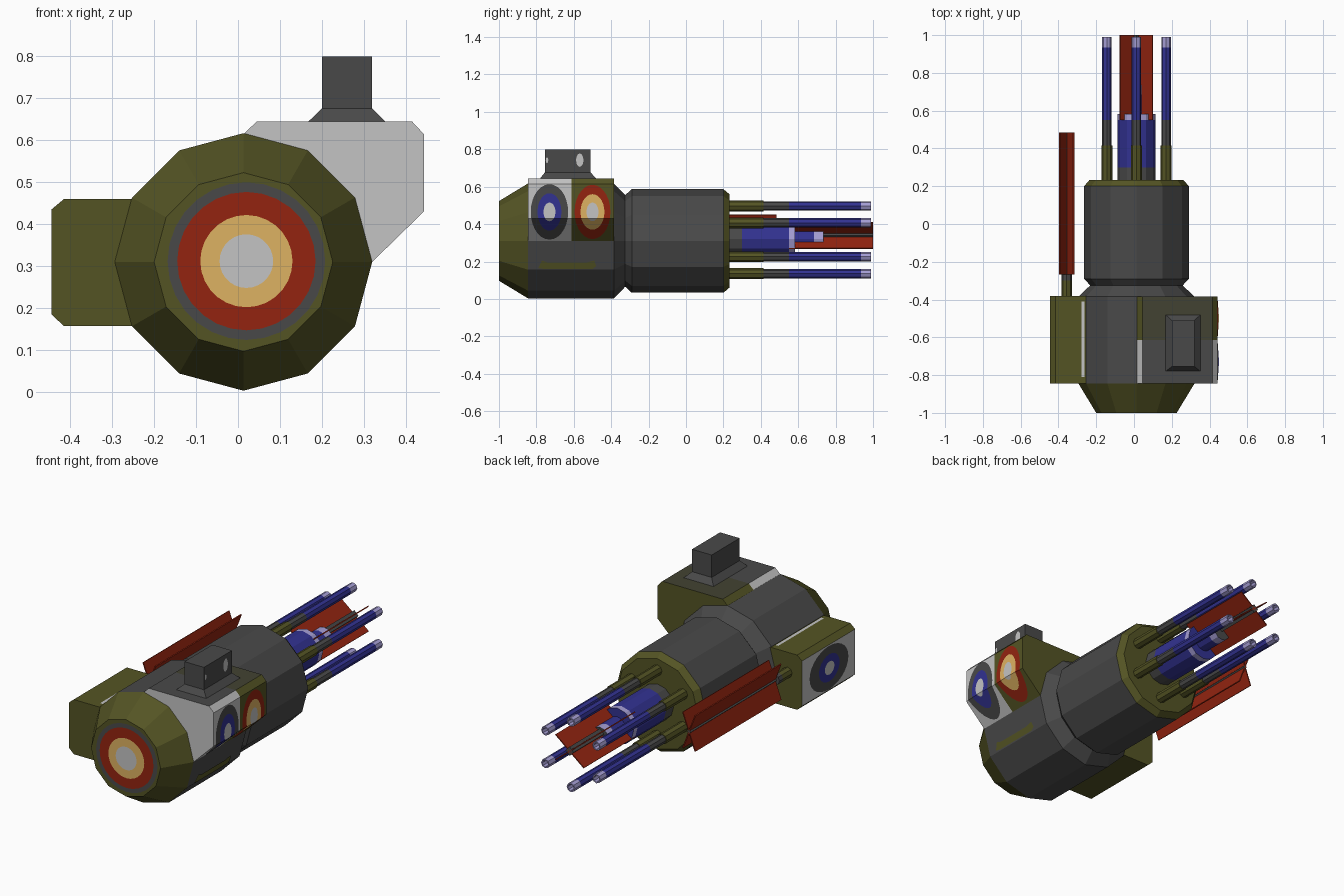
import bpy, bmesh, math
from mathutils import Vector

if "Cube" in bpy.data.objects:
    bpy.data.objects.remove(bpy.data.objects["Cube"])

def srgb(*c):
    return [((v / 255 + 0.055) / 1.055) ** 2.4 if v > 10 else v / 255 / 12.92 for v in c] + [1]

MATS = {}
for name, c in {"olive": (84, 84, 36), "dark_grey": (73, 73, 73), "light_grey": (196, 196, 196),
                "red": (148, 36, 16), "tan": (222, 178, 98), "blue": (50, 50, 145),
                "lavender": (165, 158, 212), "dark_olive": (66, 66, 50)}.items():
    MATS[name] = bpy.data.materials.new(name)
    MATS[name].diffuse_color = srgb(*c)

CX, CZ = 0.013, 0.31

def finish(name, bm, cols, fix=True):
    """cols: one colour name for each face, in order of creation"""
    used = list(dict.fromkeys(cols))
    for f, c in zip(bm.faces, cols):
        f.material_index = used.index(c)
    if fix:
        bmesh.ops.recalc_face_normals(bm, faces=bm.faces[:])
    me = bpy.data.meshes.new(name)
    bm.to_mesh(me)
    bm.free()
    for c in used:
        me.materials.append(MATS[c])
    ob = bpy.data.objects.new(name, me)
    bpy.context.collection.objects.link(ob)
    return ob

def lathe(name, prof, cols, x=CX, z=CZ, n=12):
    """rings (y, r) about a y axis; cols = start cap, every segment, end cap"""
    bm = bmesh.new()
    rings = [[bm.verts.new((x + r * math.cos(k * math.tau / n), y, z + r * math.sin(k * math.tau / n)))
              for k in range(n)] for y, r in prof]
    out = [cols[0]]
    bm.faces.new(rings[0])
    for a, b, c in zip(rings, rings[1:], cols[1:]):
        for k in range(n):
            bm.faces.new((a[k], a[(k + 1) % n], b[(k + 1) % n], b[k]))
            out.append(c)
    bm.faces.new(rings[-1][::-1])
    return finish(name, bm, out + [cols[-1]])

def prism(name, prof, y0, y1, side_cols, cap_cols):
    """extrude an xz profile along y"""
    bm = bmesh.new()
    a, b = [[bm.verts.new((x, y, z)) for x, z in prof] for y in (y0, y1)]
    bm.faces.new(a)
    bm.faces.new(b[::-1])
    n = len(prof)
    for k in range(n):
        bm.faces.new((a[k], a[(k + 1) % n], b[(k + 1) % n], b[k]))
    return finish(name, bm, list(cap_cols) + list(side_cols))

def decal(name, pts, place, col, fold=None, out=(1, 0, 0)):
    """thin painted shape: flat points (u, v), folded at v = fold, laid on a surface by place"""
    bm = bmesh.new()
    bm.faces.new([bm.verts.new((0, u, v)) for u, v in pts])
    if fold is not None:
        bmesh.ops.bisect_plane(bm, geom=bm.verts[:] + bm.edges[:] + bm.faces[:],
                               plane_co=(0, 0, fold), plane_no=(0, 0, 1))
    for v in bm.verts:
        v.co = place(v.co.y, v.co.z)
    bm.normal_update()
    if bm.faces[:][0].normal.dot(Vector(out)) < 0:
        bmesh.ops.reverse_faces(bm, faces=bm.faces[:])
    return finish(name, bm, [col] * len(bm.faces), fix=False)

def ellipse(u, v, ru, rv, n=28):
    return [(u + ru * math.cos(k * math.tau / n), v + rv * math.sin(k * math.tau / n)) for k in range(n)]

def target(name, u, v, rings, surface, out, fold=None):
    for i, (ru, rv, col) in enumerate(rings):
        off = Vector(out) * 0.002 * (i + 1)
        decal(f"{name}_ring_{i + 1}", ellipse(u, v, ru, rv),
              lambda a, b: Vector(surface(a, b)) + off, col, fold, out)

# main body
lathe("body", [(-1, .213), (-.845, .307), (-.385, .307), (-.325, .245), (-.29, .277), (.2, .277), (.232, .25)],
      ["olive", "olive", "dark_grey", "dark_grey", "dark_grey", "dark_grey", "olive", "olive"])
target("nose_target", .02, .312, [(.188, .188, "dark_grey"), (.165, .165, "red"), (.11, .11, "tan"),
       (.064, .064, "light_grey")], lambda u, v: (u, -1, v), (0, -1, 0))

# right side box, front and rear halves
box = [(.013, .615), (.045, .645), (.415, .645), (.443, .615), (.443, .43), (.32, .31), (.013, .31)]
lg, ol = "light_grey", "olive"
prism("right_box_front", box, -.845, -.613, [lg, "dark_grey", lg, lg, lg, lg, lg], [lg, lg])
prism("right_box_rear", box, -.613, -.385, [ol, "dark_olive", ol, ol, ol, ol, ol], [ol, ol])
side = lambda y, z: (.443 if z >= .43 else .443 - (.43 - z) * .123 / .12, y, z)
target("right_blue_target", -.73, .465, [(.1, .148, "dark_grey"), (.064, .1, "blue"), (.032, .05, "light_grey")],
       side, (1, 0, 0), .43)
target("right_red_target", -.5, .465, [(.096, .145, "red"), (.064, .095, "tan"), (.032, .05, "light_grey")],
       side, (1, 0, 0), .43)

# olive slots on the lower right of the body
decal("body_slot", [(-.79, .165), (-.76, .16), (-.5, .16), (-.48, .175), (-.49, .205), (-.53, .195), (-.74, .195), (-.77, .205)],
      lambda y, z: (.2835 + (z - .157) * .041 / .153, y, z), "olive")

# left side box
lbox = [(-.2, .46), (-.415, .46), (-.445, .435), (-.445, .185), (-.415, .157), (-.2, .157)]
prism("left_box", lbox, -.845, -.38, [ol, ol, lg, ol, ol, ol], [ol, ol])
target("left_target", -.613, .31, [(.17, .12, "dark_grey"), (.09, .075, "blue"), (.042, .036, "light_grey")],
       lambda y, z: (-.445, y, z), (-1, 0, 0))
decal("left_box_strip", [(-.278, -.81), (-.262, -.81), (-.262, -.41), (-.278, -.41)],
      lambda x, y: (x, y, .463), "light_grey", out=(0, 0, 1))

# sight on top of the right box
bm = bmesh.new()
rows = [[bm.verts.new(p) for p in ((x0, y0, z), (x1, y0, z), (x1, y1, z), (x0, y1, z))]
        for x0, x1, y0, y1, z in ((.167, .352, -.78, -.48, .644), (.2, .32, -.755, -.51, .676), (.2, .32, -.755, -.51, .8))]
for a, b in zip(rows, rows[1:]):
    for k in range(4):
        bm.faces.new((a[k], a[(k + 1) % 4], b[(k + 1) % 4], b[k]))
bm.faces.new(rows[0])
bm.faces.new(rows[2])
finish("top_sight", bm, ["dark_grey"] * 10)
decal("sight_spot", ellipse(-.568, .742, .02, .036, 12), lambda y, z: (.322, y, z), "light_grey")
decal("sight_dot", ellipse(-.743, .742, .007, .016, 8), lambda y, z: (.322, y, z), "light_grey")

# six barrels around the axis
for i in range(6):
    a = math.radians(30 + 60 * i)
    x, z = CX + .181 * math.cos(a), CZ + .006 + .181 * math.sin(a)
    lathe(f"barrel_{i + 1}", [(.2, .029), (.415, .029), (.415, .025), (.55, .025), (.935, .025), (.99, .025), (.99, .018), (.88, .018)],
          ["olive", "olive", "olive", "dark_grey", "blue", "lavender", "lavender", "lavender", "dark_grey"], x, z, 8)

# central core
lathe("core", [(.2, .1), (.3, .1), (.55, .1), (.583, .1), (.583, .052), (.685, .052), (.735, .052)],
      ["dark_grey", "dark_grey", "blue", "lavender", "blue", "blue", "lavender", "dark_grey"], z=CZ + .01)

# crossed blades: two diagonal plates with a dark spine
def blade(name, x, z, hx, hz, y0, y1, spine):
    for i, s in enumerate((1, -1)):
        n = Vector((-s * hz, hx)).normalized() * .003
        pts = [(x - hx + n.x, z - s * hz + n.y), (x + hx + n.x, z + s * hz + n.y),
               (x + hx - n.x, z + s * hz - n.y), (x - hx - n.x, z - s * hz - n.y)]
        prism(f"{name}_plate_{i + 1}", pts, y0, y1, ["red"] * 4, ["red"] * 2)
    lathe(f"{name}_spine", [(y0, spine), (y1, spine)], ["dark_grey"] * 3, x, z, 4)

blade("center_blade", CX, .34, .087, .07, .55, 1.0, .025)
blade("left_blade", -.357, .35, .038, .1, -.268, .485, .012)
lathe("left_blade_handle", [(-.4, .028), (-.3, .028), (-.268, .028)], ["olive", "olive", "dark_grey", "dark_grey"],
      -.357, .35, 8)

for m in bpy.data.materials:
    if m.users and not m.is_grease_pencil:
        m.use_nodes = True
        m.node_tree.nodes["Principled BSDF"].inputs["Base Color"].default_value = m.diffuse_color
